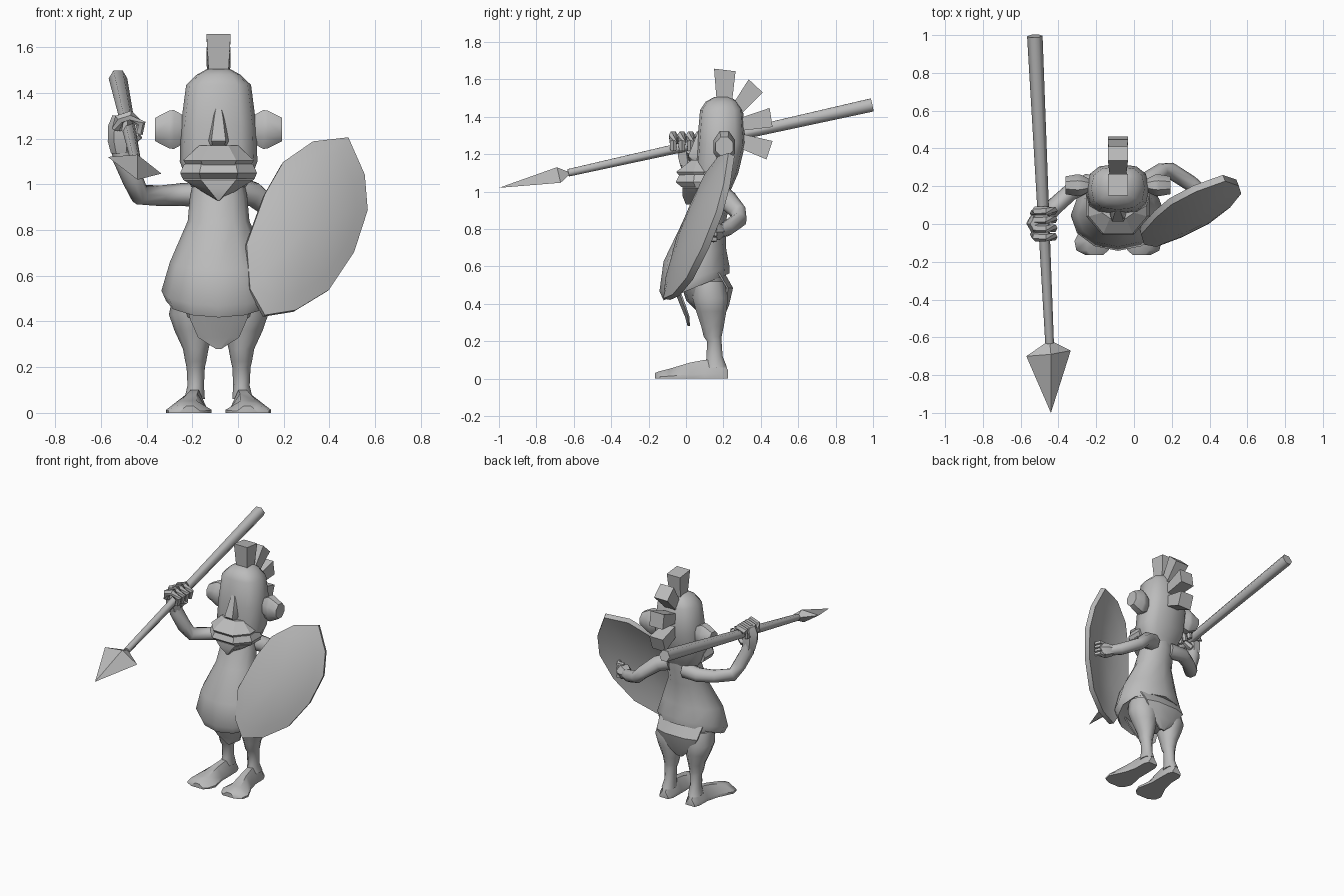
import bpy, bmesh, math
from mathutils import Vector

if "Cube" in bpy.data.objects:
    bpy.data.objects.remove(bpy.data.objects["Cube"])

CX = -0.085                      # body centre line
GREY = (0.5, 0.5, 0.5, 1)
mat = bpy.data.materials.new("clay grey")
mat.use_nodes = True
mat.diffuse_color = GREY
mat.node_tree.nodes["Principled BSDF"].inputs["Base Color"].default_value = GREY


def make(name, verts, faces, angle=40):
    me = bpy.data.meshes.new(name)
    me.from_pydata([tuple(v) for v in verts], [], faces)
    bm = bmesh.new()
    bm.from_mesh(me)
    bmesh.ops.recalc_face_normals(bm, faces=bm.faces)
    bm.to_mesh(me)
    bm.free()
    me.materials.append(mat)
    ob = bpy.data.objects.new(name, me)
    bpy.context.collection.objects.link(ob)
    bpy.ops.object.select_all(action='DESELECT')
    ob.select_set(True)
    bpy.context.view_layer.objects.active = ob
    bpy.ops.object.shade_smooth_by_angle(angle=math.radians(angle))


def skin(name, rings, angle=40):
    """Bridge rings of equal length and cap both ends."""
    n = len(rings[0])
    verts = [v for r in rings for v in r]
    faces = [(i * n + j, i * n + (j + 1) % n, (i + 1) * n + (j + 1) % n, (i + 1) * n + j)
             for i in range(len(rings) - 1) for j in range(n)]
    faces += [tuple(range(n)), tuple(range(len(verts) - n, len(verts)))]
    make(name, verts, faces, angle)


def loft(name, rows, n=12, power=0.8, angle=50):
    """Rows are (z, centre x, half width, front y, back y, slope of z along y)."""
    rings = []
    for z, cx, w, yf, yb, slope in rows:
        ring = []
        for k in range(n):
            a = 2 * math.pi * k / n
            c, s = math.cos(a), math.sin(a)
            dy = math.copysign(abs(s) ** power, s) * (yb - yf) / 2
            ring.append((cx + math.copysign(abs(c) ** power, c) * w, (yf + yb) / 2 + dy, z + slope * dy))
        rings.append(ring)
    skin(name, rings, angle)


def tube(name, pts, radii, n=8, angle=50):
    pts = [Vector(p) for p in pts]
    rings = []
    for i, p in enumerate(pts):
        d = (pts[min(i + 1, len(pts) - 1)] - pts[max(i - 1, 0)]).normalized()
        ref = Vector((0, 0, 1)) if abs(d.z) < 0.8 else Vector((0, 1, 0))
        u = d.cross(ref).normalized()
        v = u.cross(d)
        rings.append([p + radii[i] * (u * math.cos(a) + v * math.sin(a))
                      for a in (2 * math.pi * k / n for k in range(n))])
    skin(name, rings, angle)


# Tunic with a hem that rises to the back
loft("tunic", [(.505, CX, .215, -.09, .20, .41), (.49, CX, .23, -.12, .232, .41),
               (.535, CX, .25, -.142, .232, .36), (.66, CX, .213, -.12, .215, .2),
               (.84, CX, .135, -.02, .215, .05), (.95, CX, .125, .03, .235, 0),
               (1.04, CX, .105, .06, .235, 0)], power=1)

# Head
loft("head", [(.95, CX, .09, .08, .215, 0), (1.02, CX, .14, .06, .245, 0), (1.10, CX, .17, .05, .28, 0),
              (1.26, CX, .165, .06, .318, 0), (1.435, CX, .142, .075, .305, 0),
              (1.48, CX, .095, .105, .275, 0), (1.505, CX, .05, .15, .24, 0)], power=.75)

# Protruding lips and pointed chin: rows of (z, half width, front y, corner y)
def face_part(name, rows, angle=25):
    rings = []
    for z, w, yf, yc in rows:
        rings.append([(CX - w, .15, z), (CX - w, yc, z), (CX - w * .5, yf, z),
                      (CX + w * .5, yf, z), (CX + w, yc, z), (CX + w, .15, z)])
    skin(name, rings, angle)

face_part("upper_lip", [(1.17, .085, .03, .06), (1.105, .155, -.052, .04), (1.083, .14, -.035, .045)])
face_part("lower_lip", [(1.09, .15, -.035, .045), (1.05, .168, -.055, .04), (1.025, .158, -.025, .05)])
face_part("chin", [(1.04, .16, -.005, .045), (1.02, .155, -.02, .05), (.98, .09, -.02, .05), (.93, .01, 0, .06)])

# Nose
skin("nose", [[(CX - w, .09, z), (CX - w * .6, yf, z), (CX + w * .6, yf, z), (CX + w, .09, z)]
              for z, w, yf in ((1.165, .042, .035), (1.19, .052, .012), (1.30, .03, .055), (1.33, .02, .067))], 60)

# Ears
for side, label in ((1, "left"), (-1, "right")):
    rings = []
    for off, s, h in ((.15, .6, .065), (.195, 1, .092), (.215, 1.05, .09), (.278, .85, .055)):
        rings.append([(CX + side * off, .205 + .06 * s * math.cos(a), 1.24 + h * math.sin(a))
                      for a in (math.pi * (k + .5) / 4 for k in range(8))])
    skin(label + "_ear", rings, 40)

# Crest of four flared blocks: inner and outer edge pairs in (y, z)
crest = [((.165, 1.47), (.245, 1.47), (.265, 1.643), (.15, 1.657)),
         ((.24, 1.45), (.29, 1.41), (.41, 1.53), (.335, 1.60)),
         ((.28, 1.39), (.29, 1.325), (.463, 1.345), (.447, 1.447)),
         ((.29, 1.31), (.28, 1.235), (.43, 1.172), (.463, 1.27))]
for i, (a, b, c, d) in enumerate(crest):
    skin("crest_block_%d" % (i + 1),
         [[(CX - w, *p), (CX + w, *p), (CX + w, *q), (CX - w, *q)]
          for w, p, q in ((.042, a, b), (.053, d, c))], 30)

# Hips, legs and feet
loft("hips", [(.35, CX, .06, .07, .20, 0), (.42, CX, .17, .0, .225, 0), (.55, CX, .2, -.04, .21, 0)])
for side, label in ((1, "left"), (-1, "right")):
    def leg_x(o):
        return CX + side * o
    loft(label + "_leg", [(.06, leg_x(.105), .045, .10, .222, 0), (.12, leg_x(.10), .036, .108, .198, 0),
                          (.20, leg_x(.10), .04, .11, .192, 0), (.225, leg_x(.10), .046, .092, .193, 0),
                          (.28, leg_x(.10), .056, .078, .205, 0), (.36, leg_x(.108), .085, .05, .22, 0),
                          (.43, leg_x(.115), .102, .03, .23, 0), (.52, leg_x(.11), .09, .02, .21, 0)],
         n=10, power=1)
    # Foot sections from heel to toe: (y, centre offset, half width, height)
    rings = []
    for y, o, w, h in ((.225, .105, .035, .045), (.19, .105, .05, .10), (.10, .105, .052, .10),
                       (.02, .115, .062, .085), (-.09, .13, .10, .052), (-.14, .135, .085, .04),
                       (-.165, .125, .045, .03)):
        rings.append([(leg_x(o - w), y, 0), (leg_x(o - w), y, h * .25), (leg_x(o - w * .35), y, h),
                      (leg_x(o + w * .35), y, h), (leg_x(o + w), y, h * .25), (leg_x(o + w), y, 0)])
    skin(label + "_foot", rings, 45)

# Loincloth flaps curving round the body: rows of (half width, y, z)
for label, wrap, rows in (("front", .03, ((.14, -.07, .47), (.125, -.045, .41), (.09, -.01, .33), (.012, .008, .28))),
                          ("back", -.03, ((.17, .205, .565), (.16, .25, .485), (.10, .225, .39), (.02, .19, .32)))):
    rings = []
    for w, y, z in rows:
        arc = [(CX + w * t, y + wrap * t * t * w / .14, z) for t in (-1, -.5, .5, 1)]
        rings.append(arc + [(x, yy + .01, zz) for x, yy, zz in reversed(arc)])
    skin(label + "_flap", rings, 40)

# Arms
tube("right_arm", [(-.14, .20, .955), (-.25, .215, .955), (-.34, .165, .95), (-.43, .085, .955),
                   (-.46, .045, 1.02), (-.505, .02, 1.12), (-.512, .01, 1.18)],
     [.055, .05, .045, .046, .046, .046, .042])
tube("left_arm", [(.0, .19, .975), (.07, .22, .955), (.15, .28, .89), (.19, .285, .85),
                  (.30, .215, .80), (.36, .17, .785)], [.06, .055, .045, .043, .042, .035])

# Right hand wrapped around the spear
tube("right_palm", [(-.51, .01, 1.14), (-.515, .005, 1.19), (-.513, 0, 1.25), (-.505, 0, 1.295)],
     [.046, .055, .056, .045], n=6)
for k in range(4):
    y = -.068 + .046 * k
    tube("right_finger_%d" % (k + 1), [(-.53, y * .8, 1.24), (-.52, y, 1.285), (-.47, y, 1.302),
                                       (-.425, y, 1.265), (-.435, y, 1.22)],
         [.022, .024, .024, .022, .018], n=6)
tube("right_thumb", [(-.52, .0, 1.19), (-.47, .03, 1.185), (-.43, .02, 1.215)], [.03, .026, .018], n=6)

# Left hand behind the shield
tube("left_palm", [(.34, .18, .79), (.38, .155, .785), (.42, .13, .785)], [.038, .052, .04], n=6)
for k in range(4):
    z = .745 + .028 * k
    tube("left_finger_%d" % (k + 1), [(.39, .15, z), (.43, .155, z), (.445, .12, z)], [.017, .017, .013], n=5)

# Spear
tube("spear_shaft", [(-.525, .995, 1.463), (-.447, -.63, 1.10)], [.041, .023], n=6, angle=70)
blade = [(-.447, -.615, 1.10), (-.57, -.70, 1.12), (-.44, -.69, 1.13), (-.335, -.67, 1.047),
         (-.465, -.68, 1.05), (-.44, -1.0, 1.02)]
make("spear_head", blade, [(e, a, b) for e in (0, 5) for a, b in ((1, 2), (2, 3), (3, 4), (4, 1))], 35)

# Domed shield on a slanted plane: rim given in (x, z)
rim = [(.035, .735), (.115, .955), (.195, 1.095), (.325, 1.185), (.48, 1.203), (.552, 1.04), (.565, .885),
       (.505, .70), (.395, .535), (.25, .447), (.115, .425), (.05, .54)]
n = len(rim)
mx, mz = .30, .81
normal = Vector((.28, -.91, .29)).normalized()

def shield_point(x, z, s, bulge):
    x, z = mx + (x - mx) * s, mz + (z - mz) * s
    return Vector((x, -.275 + .325 * x + .295 * z, z)) + normal * bulge

verts = [shield_point(mx, mz, 0, .055)]
for s, bulge in ((.45, .047), (.8, .027), (1, .01), (.99, -.028), (.8, -.012), (.45, .01)):
    verts += [shield_point(x, z, s, bulge) for x, z in rim]
verts.append(shield_point(mx, mz, 0, .018))
last = len(verts) - 1
faces = [(0, 1 + j, 1 + (j + 1) % n) for j in range(n)]
faces += [(1 + i * n + j, 1 + i * n + (j + 1) % n, 1 + (i + 1) * n + (j + 1) % n, 1 + (i + 1) * n + j)
          for i in range(5) for j in range(n)]
faces += [(last, 1 + 5 * n + j, 1 + 5 * n + (j + 1) % n) for j in range(n)]
make("shield", verts, faces, 40)
